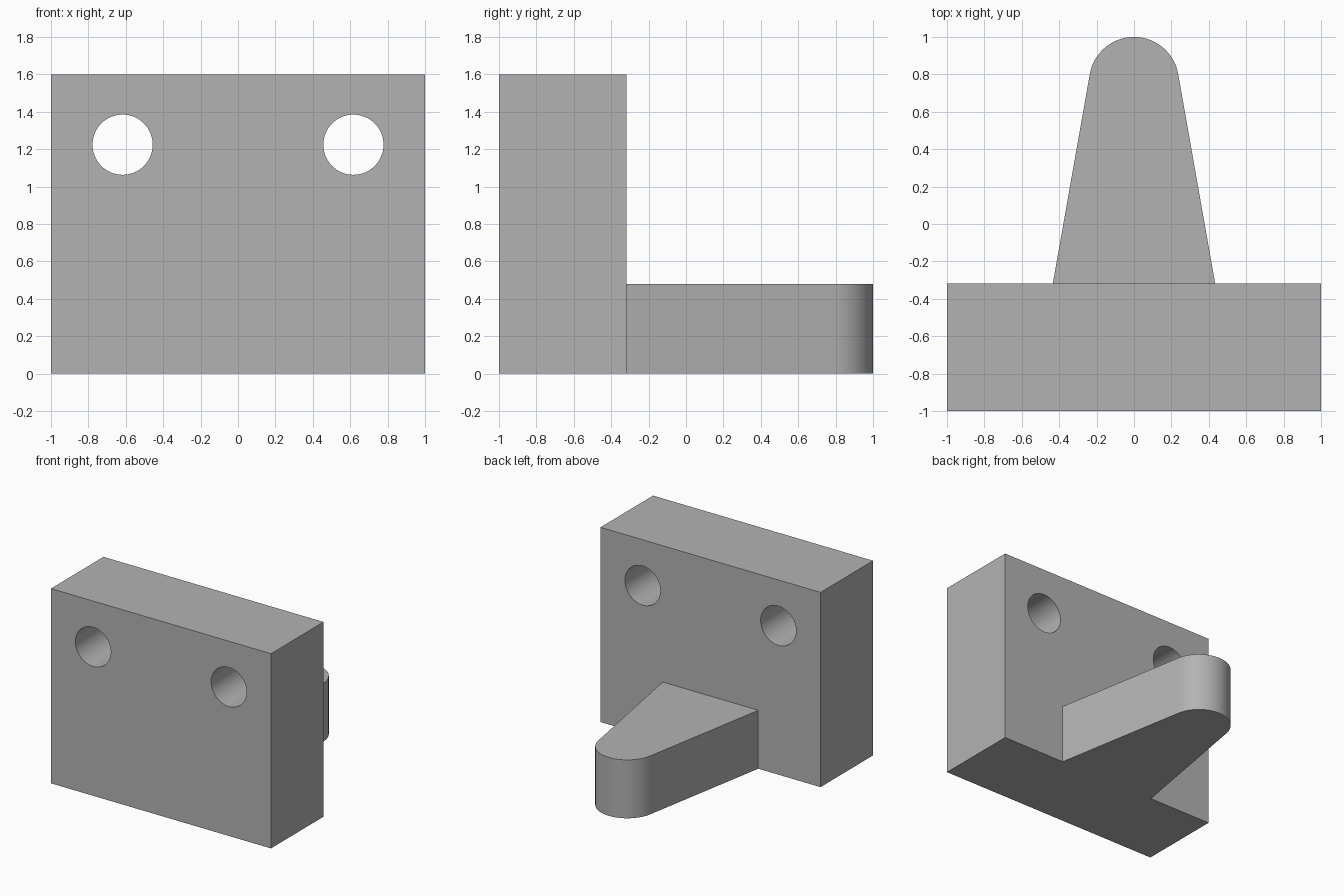
import bpy, bmesh
from math import radians, sin, cos

cube = bpy.data.objects.get("Cube")
if cube:
    bpy.data.objects.remove(cube, do_unlink=True)

grey = bpy.data.materials.new("plain grey")
grey.use_nodes = True
grey.diffuse_color = (0.45, 0.45, 0.45, 1)
grey.node_tree.nodes["Principled BSDF"].inputs["Base Color"].default_value = grey.diffuse_color


def prism(name, outline, height):
    """Extrude an outline in the xy plane upwards from z = 0."""
    bm = bmesh.new()
    base = bm.faces.new([bm.verts.new((x, y, 0)) for x, y in outline])
    top = bmesh.ops.extrude_face_region(bm, geom=[base], use_keep_orig=True)
    verts = [v for v in top["geom"] if isinstance(v, bmesh.types.BMVert)]
    bmesh.ops.translate(bm, verts=verts, vec=(0, 0, height))
    bmesh.ops.recalc_face_normals(bm, faces=bm.faces)
    mesh = bpy.data.meshes.new(name)
    bm.to_mesh(mesh)
    bm.free()
    mesh.materials.append(grey)
    obj = bpy.data.objects.new(name, mesh)
    bpy.context.collection.objects.link(obj)
    return obj


def smooth(obj):
    bpy.ops.object.select_all(action='DESELECT')
    obj.select_set(True)
    bpy.context.view_layer.objects.active = obj
    bpy.ops.object.shade_smooth_by_angle(angle=radians(30))


# Upright plate
FRONT, BACK = -1.0, -0.318
plate = prism("upright_plate", [(-1, FRONT), (1, FRONT), (1, BACK), (-1, BACK)], 1.6)

# Two round bolt holes through the plate
for side in (-1, 1):
    bpy.ops.mesh.primitive_cylinder_add(
        vertices=64, radius=0.161, depth=1,
        location=(side * 0.617, (FRONT + BACK) / 2, 1.224), rotation=(radians(90), 0, 0))
    cutter = bpy.context.object
    cutter.name = "hole_cutter"
    cutter.data.materials.append(grey)
    cutter.hide_render = True
    mod = plate.modifiers.new("bolt_hole", 'BOOLEAN')
    mod.object = cutter
    mod.solver = 'EXACT'
    bpy.context.view_layer.objects.active = plate
    bpy.ops.object.modifier_apply(modifier=mod.name)
    bpy.data.objects.remove(cutter, do_unlink=True)
smooth(plate)

# Tapered tongue with a rounded tip, tangent to its sides
R, STEPS = 0.24, 32
tip = []
for i in range(STEPS + 1):
    a = radians(10 + 160 * i / STEPS)
    tip.append((R * cos(a), 1 - R + R * sin(a)))
tongue = prism("tapered_tongue", [(-0.434, BACK), (0.434, BACK)] + tip, 0.48)
smooth(tongue)
